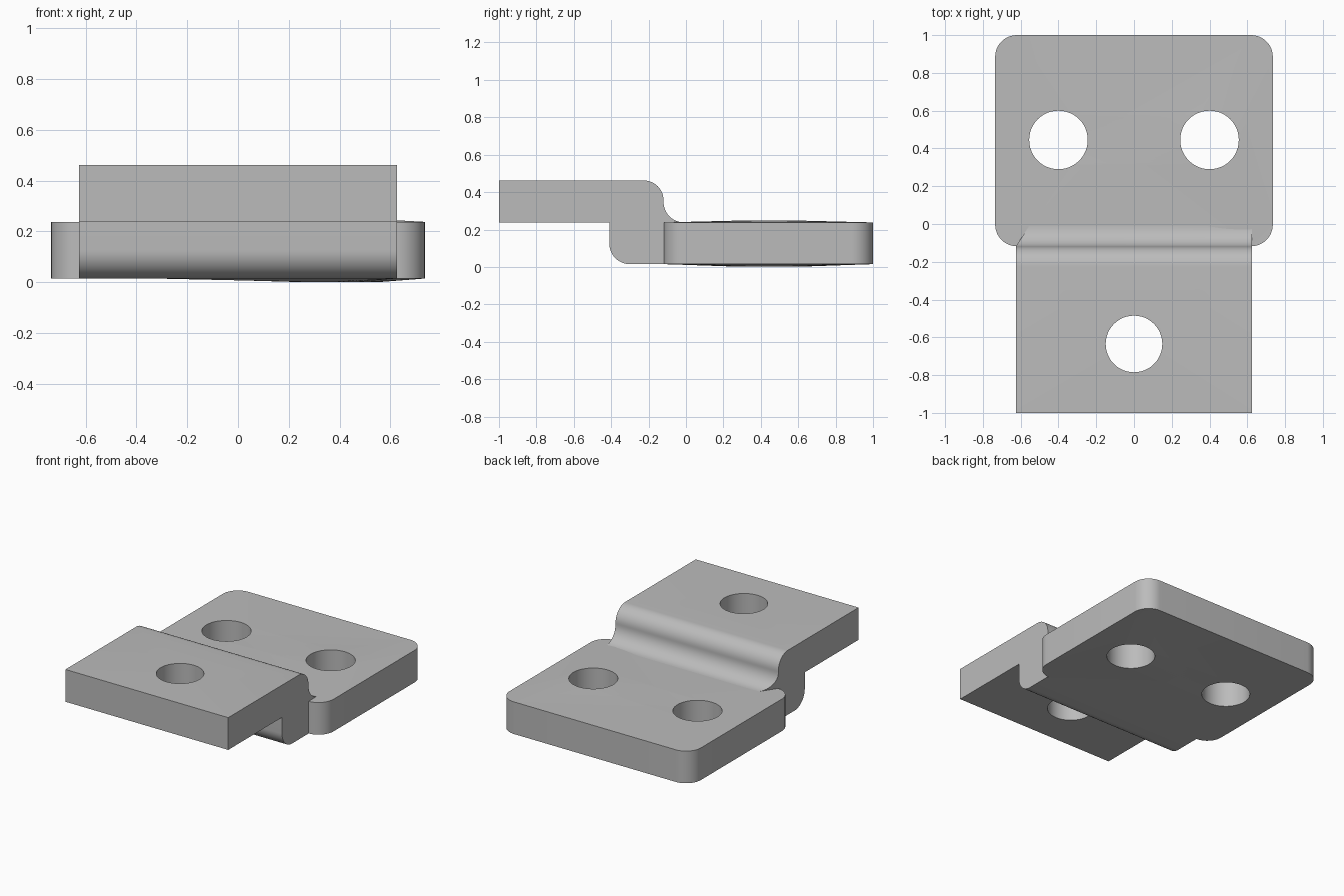
import bpy, bmesh
from math import sin, cos, pi, radians

cube = bpy.data.objects.get("Cube")
if cube:
    bpy.data.objects.remove(cube)

LOW, MID, HIGH = 0.015, 0.238, 0.462    # underside, plate top, tab top
HALF_STRIP = 0.625

steel = bpy.data.materials.new("grey_steel")
steel.use_nodes = True
grey = (0.5, 0.5, 0.5, 1)
steel.diffuse_color = grey
steel.node_tree.nodes["Principled BSDF"].inputs["Base Color"].default_value = grey


def arc(cx, cy, r, start, end, steps=12):
    angles = [radians(start + (end - start) * i / steps) for i in range(steps + 1)]
    return [(cx + r * cos(a), cy + r * sin(a)) for a in angles]


def make_object(name, bm):
    bmesh.ops.recalc_face_normals(bm, faces=bm.faces)
    mesh = bpy.data.meshes.new(name)
    bm.to_mesh(mesh)
    bm.free()
    obj = bpy.data.objects.new(name, mesh)
    bpy.context.collection.objects.link(obj)
    mesh.materials.append(steel)
    return obj


def smooth(obj):
    bpy.ops.object.select_all(action='DESELECT')
    obj.select_set(True)
    bpy.context.view_layer.objects.active = obj
    bpy.ops.object.shade_smooth_by_angle(angle=radians(30))


# Rounded plate with two holes; the left hole rim stands slightly proud
def build_plate():
    w, front, back, r = 0.735, -0.118, 1.0, 0.115
    outline = (arc(w - r, back - r, r, 0, 90) + arc(r - w, back - r, r, 90, 180)
               + arc(r - w, front + r, r, 180, 270) + arc(w - r, front + r, r, 270, 360))
    holes = [arc(s * 0.4, 0.445, 0.155, 0, 360, 48)[:-1] for s in (-1, 1)]
    bm = bmesh.new()
    proud = []
    for loop in [outline] + holes:
        verts = [bm.verts.new((x, y, LOW)) for x, y in loop]
        for i, v in enumerate(verts):
            bm.edges.new((verts[i - 1], v))
        proud = verts
    for v in proud:
        v.co.z = 0.001
    bmesh.ops.triangle_fill(bm, use_beauty=True, edges=bm.edges[:])
    result = bmesh.ops.extrude_face_region(bm, geom=bm.faces[:], use_keep_orig=True)
    for v in result["geom"]:
        if isinstance(v, bmesh.types.BMVert):
            v.co.z = MID if v.co.z > 0.01 else MID + 0.01
    return make_object("plate", bm)


# Stepped strip: side profile swept across the width
def build_strip():
    fillet = arc(-0.01, MID + 0.11, 0.11, 180, 270)
    profile = ([(-1, MID), (-1, HIGH)]
               + arc(-0.225, HIGH - 0.105, 0.105, 90, 0) + fillet
               + [(-0.118, MID), (-0.118, LOW)]
               + arc(-0.3, LOW + 0.11, 0.11, 270, 180) + [(-0.41, MID)])
    bm = bmesh.new()
    ends = []
    for side in (-1, 1):
        ring = []
        for y, z in profile:
            # the fillet is mitred at its right end
            trim = 0.65 * max(0, y + 0.118) if side < 0 else 0
            ring.append(bm.verts.new((side * HALF_STRIP + trim, y, z)))
        ends.append(ring)
        bm.faces.new(ring)
    for i in range(len(profile)):
        bm.faces.new((ends[0][i - 1], ends[0][i], ends[1][i], ends[1][i - 1]))
    strip = make_object("stepped_strip", bm)

    # Bolt hole through the raised tab
    bm = bmesh.new()
    bmesh.ops.create_cone(bm, cap_ends=True, segments=48, radius1=0.15, radius2=0.15, depth=1)
    bmesh.ops.translate(bm, verts=bm.verts, vec=(0, -0.635, MID))
    cutter = make_object("hole_cutter", bm)
    cutter.hide_render = True
    cut = strip.modifiers.new("bolt_hole", 'BOOLEAN')
    cut.operation = 'DIFFERENCE'
    cut.solver = 'EXACT'
    cut.object = cutter
    bpy.context.view_layer.objects.active = strip
    bpy.ops.object.modifier_apply(modifier=cut.name)
    bpy.data.objects.remove(cutter)
    return strip


for part in (build_plate(), build_strip()):
    smooth(part)
